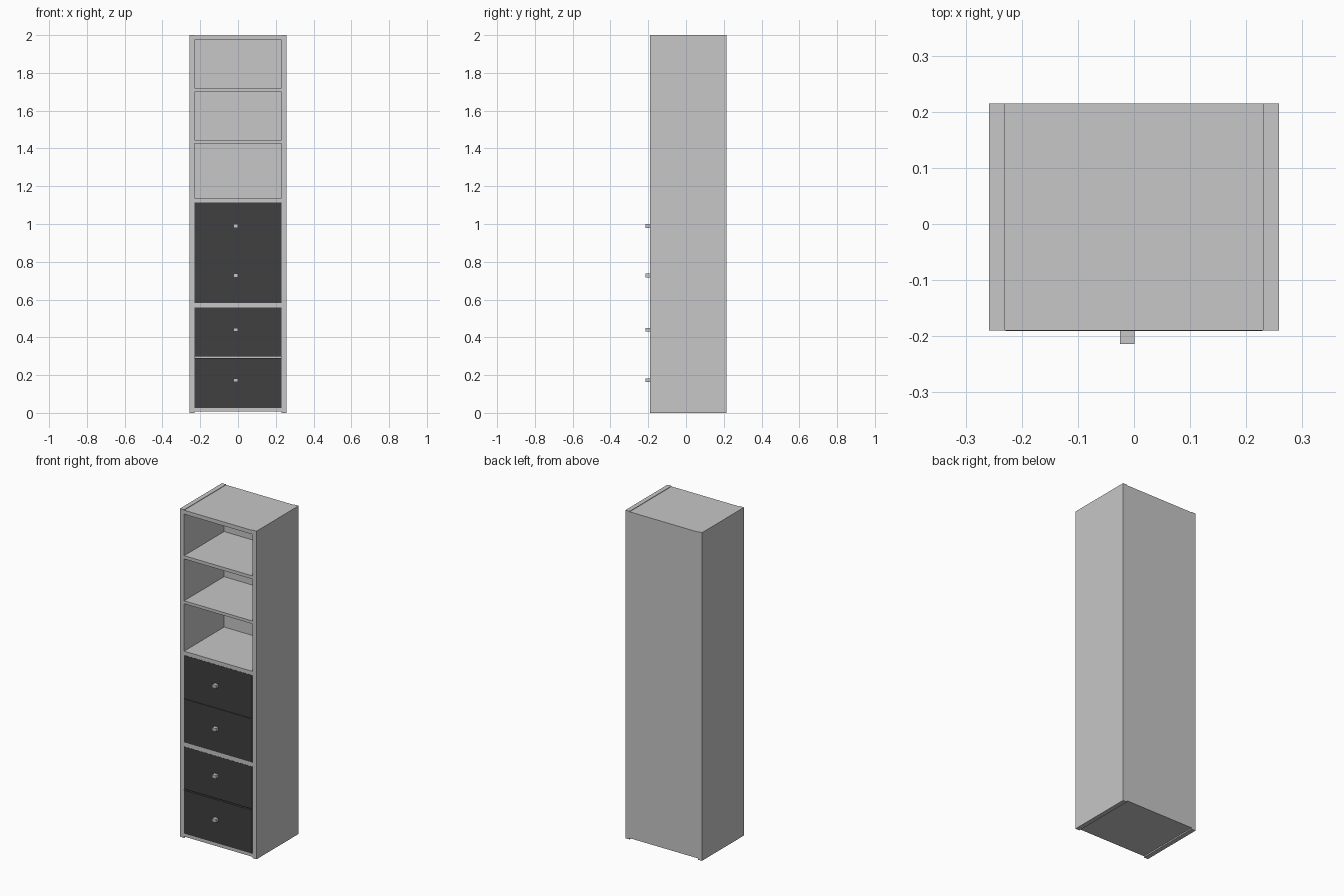
import bpy
import bmesh

if "Cube" in bpy.data.objects:
    bpy.data.objects.remove(bpy.data.objects["Cube"])


def material(name, value):
    m = bpy.data.materials.new(name)
    m.diffuse_color = (value, value, value, 1)
    m.use_nodes = True
    m.node_tree.nodes["Principled BSDF"].inputs["Base Color"].default_value = m.diffuse_color
    return m


light = material("light_grey", 0.57)
dark = material("charcoal", 0.05)


def box(name, x, y, z, mat):
    """Box from (min, max) ranges along each axis."""
    bm = bmesh.new()
    bmesh.ops.create_cube(bm, size=1)
    for v in bm.verts:
        v.co = [r[0] if c < 0 else r[1] for c, r in zip(v.co, (x, y, z))]
    mesh = bpy.data.meshes.new(name)
    bm.to_mesh(mesh)
    bm.free()
    mesh.materials.append(mat)
    ob = bpy.data.objects.new(name, mesh)
    bpy.context.collection.objects.link(ob)
    return ob


OUT, INN = 0.258, 0.23          # outer and inner half widths
FRONT, BACK, BACK_IN = -0.19, 0.215, 0.195
inner = (-INN, INN)

# Side panels and back
box("left_side", (-OUT, -INN), (FRONT, BACK), (0, 2), light)
box("right_side", (INN, OUT), (FRONT, BACK), (0, 2), light)
box("back_panel", inner, (BACK_IN, BACK), (0.008, 1.997), light)

# Horizontal boards: bottom, drawer divider, open shelves, top
boards = {
    "bottom_board": (0.008, 0.027),
    "drawer_divider": (0.557, 0.583),
    "lower_shelf": (1.114, 1.138),
    "middle_shelf": (1.427, 1.445),
    "upper_shelf": (1.70, 1.72),
    "top_board": (1.973, 1.997),
}
for name, z in boards.items():
    box(name, inner, (FRONT, BACK_IN), z, light)

# Drawer fronts with small square knobs
drawers = [((0.027, 0.291), 0.173), ((0.299, 0.557), 0.44),
           ((0.583, 0.848), 0.727), ((0.850, 1.114), 0.99)]
for i, (z, knob_z) in enumerate(drawers, 1):
    box(f"drawer_front_{i}", (-0.229, 0.229), (FRONT - 0.001, FRONT + 0.02), z, dark)
    box(f"drawer_knob_{i}", (-0.025, 0.001), (-0.214, FRONT),
        (knob_z - 0.01, knob_z + 0.01), light)

# Hidden drawer bodies behind the fronts
for i, (z, _) in enumerate(drawers, 1):
    box(f"drawer_body_{i}", (-0.228, 0.228), (FRONT + 0.02, BACK_IN - 0.005),
        (z[0] + 0.001, z[1] - 0.001), dark)
